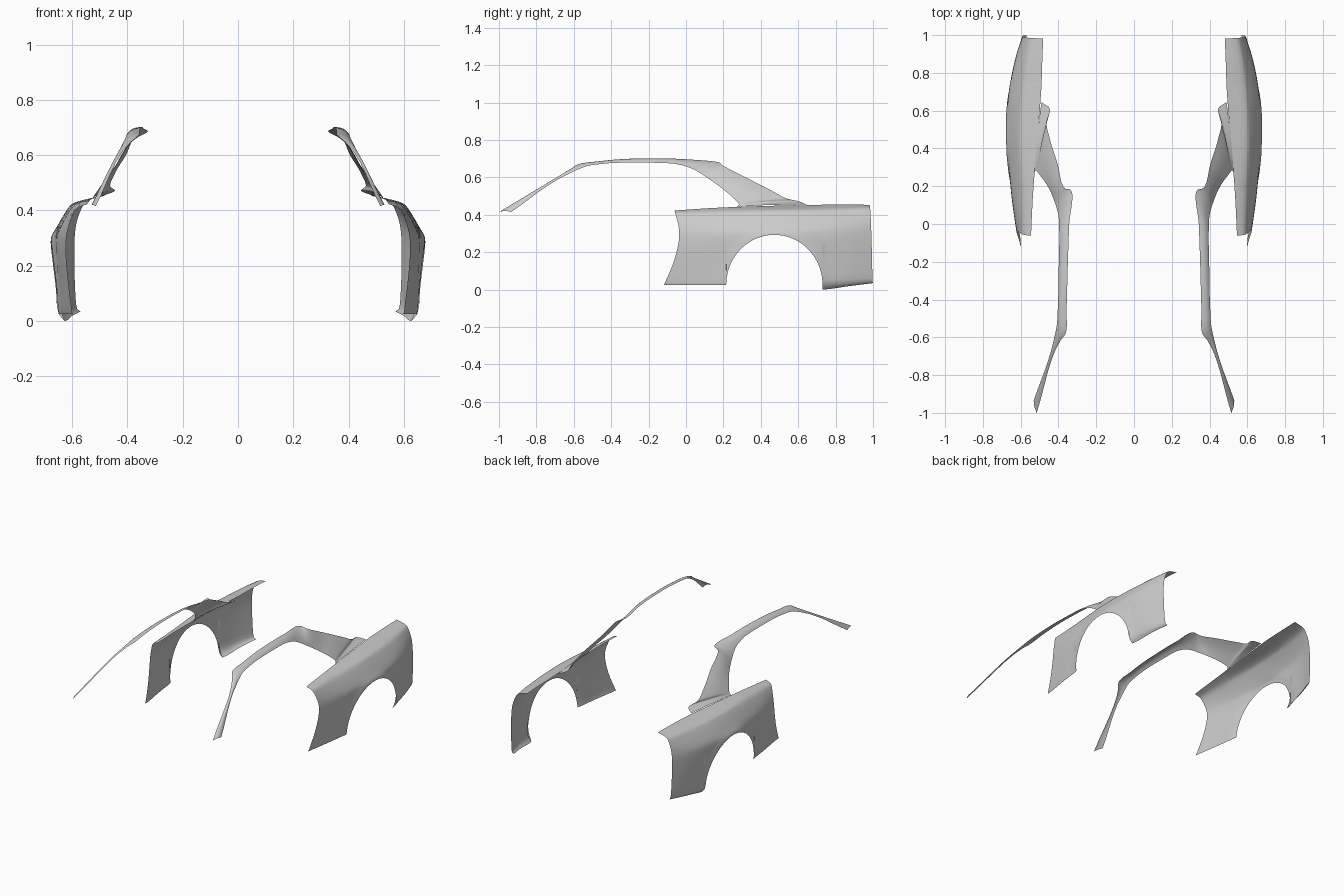
import bpy, math
from mathutils import Vector

if "Cube" in bpy.data.objects:
    bpy.data.objects.remove(bpy.data.objects["Cube"])


def spline(knots, values, k):
    """Smooth curve through tuples placed at uneven knots."""
    n = len(knots)
    k = min(max(k, knots[0]), knots[-1])
    i = max(j for j in range(n - 1) if knots[j] <= k)
    vals = [Vector(v) for v in values]

    def slope(j):
        return (vals[j + 1] - vals[j]) / (knots[j + 1] - knots[j])

    def tangent(j):
        if j == 0:
            return slope(0)
        if j == n - 1:
            return slope(n - 2)
        a, b = knots[j] - knots[j - 1], knots[j + 1] - knots[j]
        return (slope(j - 1) * b + slope(j) * a) / (a + b)

    h = knots[i + 1] - knots[i]
    s = (k - knots[i]) / h
    return (vals[i] * (2 * s**3 - 3 * s**2 + 1) + tangent(i) * h * (s**3 - 2 * s**2 + s)
            + vals[i + 1] * (3 * s**2 - 2 * s**3) + tangent(i + 1) * h * (s**3 - s**2))


def sheet(name, rows, mirror=True):
    """Smooth open surface through a grid of points, facing away from the centre."""
    w = len(rows[0])
    verts = [tuple(p) for r in rows for p in r]
    faces = [(i * w + j, i * w + j + 1, (i + 1) * w + j + 1, (i + 1) * w + j)
             for i in range(len(rows) - 1) for j in range(w - 1)]
    me = bpy.data.meshes.new(name)
    me.from_pydata(verts, [], faces)
    if sum(p.normal.x * p.center.x * p.area for p in me.polygons) < 0:
        me.flip_normals()
    ob = bpy.data.objects.new(name, me)
    bpy.context.collection.objects.link(ob)
    bpy.ops.object.select_all(action='DESELECT')
    ob.select_set(True)
    bpy.context.view_layer.objects.active = ob
    bpy.ops.object.shade_smooth_by_angle(angle=math.radians(35))
    if mirror:
        mod = ob.modifiers.new("mirror", 'MIRROR')
        mod.use_mirror_merge = False
    return ob


# Body cross-sections (x, z) from sill to top edge, at stations along y
STATIONS = [-0.1, 0.15, 0.45, 0.73, 0.88, 1.0]
SECTIONS = [
    [(.598, .025), (.602, .045), (.608, .12), (.613, .22), (.613, .28), (.608, .33), (.595, .385), (.58, .408), (.547, .42)],
    [(.635, .025), (.638, .045), (.642, .12), (.648, .22), (.648, .28), (.64, .325), (.605, .395), (.58, .42), (.535, .437)],
    [(.64, .02), (.65, .04), (.66, .12), (.666, .22), (.67, .285), (.662, .325), (.62, .40), (.59, .428), (.512, .448)],
    [(.62, .0), (.645, .035), (.65, .12), (.656, .22), (.657, .29), (.647, .335), (.605, .405), (.575, .432), (.49, .454)],
    [(.598, .02), (.618, .043), (.624, .12), (.627, .22), (.626, .30), (.615, .35), (.585, .408), (.56, .435), (.485, .455)],
    [(.568, .035), (.583, .05), (.588, .12), (.59, .22), (.588, .30), (.58, .36), (.562, .41), (.54, .437), (.48, .453)],
]
ARCH_Y, ARCH_Z, ARCH_A, ARCH_H = 0.4725, 0.025, 0.2575, 0.268


def section(y):
    return [spline(STATIONS, [s[i] for s in SECTIONS], y) for i in range(9)]


def body(y, t):
    """Point on the body skin; t runs 0..8 up the section, with a flare round the arch."""
    x, z = spline(list(range(9)), section(y), t)
    d = math.hypot((y - ARCH_Y) / ARCH_A, (z - ARCH_Z) / ARCH_H) - 1
    return Vector((x + 0.007 * math.exp(-(d / 0.12) ** 2), y, z))


def t_at(y, z):
    """Section parameter where the skin reaches height z."""
    sec = section(y)
    lo, hi = 0.0, 8.0
    for _ in range(18):
        mid = (lo + hi) / 2
        if spline(list(range(9)), sec, mid)[1] < z:
            lo = mid
        else:
            hi = mid
    return lo


# Rear quarter panel: door-edge part, wheel-arch part and tail part
N = 20
ts = [8 * i / N for i in range(N + 1)]
cols = []
for i in range(8):
    f, col = i / 8, []
    for t in ts:
        z = spline(list(range(9)), section(-0.05), t)[1]
        edge = spline([.02, .16, .32, .425], [(-.12, 0), (-.062, 0), (-.037, 0), (-.062, 0)], z)[0]
        y = edge + (ARCH_Y - ARCH_A - edge) * f
        p = body(y, t)
        col.append(p)
    cols.append(col)
M = 36
for i in range(M + 1):
    a = math.pi * i / M
    y = ARCH_Y - ARCH_A * math.cos(a)
    t0 = 0 if i in (0, M) else t_at(y, ARCH_Z + ARCH_H * math.sin(a))
    cols.append([body(y, t0 + (8 - t0) * k / N) for k in range(N + 1)])
for i in range(1, 11):
    f, y0 = i / 10, ARCH_Y + ARCH_A
    cols.append([body(y0 + (1.0 - 0.018 * t / 8 - y0) * f, t) for t in ts])
sheet("rear_quarter_panel", cols)

# Roof rail with front and rear pillars: (inner edge, outer edge) pairs, front to back
RAIL = [
    ((.515, -1.0, .415), (.531, -.935, .415)),
    ((.388, -.615, .647), (.424, -.61, .628)),
    ((.362, -.58, .669), (.411, -.55, .654)),
    ((.357, -.45, .688), (.404, -.46, .671)),
    ((.35, -.2, .702), (.398, -.2, .679)),
    ((.343, 0, .697), (.396, -.03, .667)),
    ((.335, .18, .679), (.408, .08, .621)),
    ((.367, .19, .668), (.425, .13, .587)),
    ((.405, .32, .60), (.46, .205, .532)),
    ((.448, .46, .528), (.497, .257, .487)),
    ((.462, .54, .487), (.515, .28, .462)),
    ((.446, .61, .470), (.521, .283, .453)),
    ((.490, .645, .453), (.527, .272, .442)),
]
flat = [a + b for a, b in RAIL]
knots = [0.0]
for (a, b), (c, d) in zip(RAIL, RAIL[1:]):
    knots.append(knots[-1] + (Vector(a) - Vector(c)).length + (Vector(b) - Vector(d)).length)
rows = []
for i in range(len(RAIL) - 1):
    for k in range(6 if i < len(RAIL) - 2 else 7):
        v = spline_pt = None
        kk = knots[i] + (knots[i + 1] - knots[i]) * k / 6
        # spline each edge separately
        a = spline(knots, [r[:3] for r in flat], kk)
        b = spline(knots, [r[3:] for r in flat], kk)
        rows.append([a.lerp(b, j / 8) + Vector((.6, 0, .8)) * 0.007 * math.sin(math.pi * j / 8)
                     for j in range(9)])
sheet("roof_rail_and_pillars", rows)

# Fuel door, on the left side only, just proud of the panel with rounded corners
door = []
for i in range(13):
    u = -math.cos(math.pi * i / 12)
    row = []
    h = (1 - abs(u) ** 6) ** (1 / 6) if abs(u) < 1 else 0
    for j in range(9):
        v = (-1 + j / 4) * max(h, 0.55)
        y, z = 0.697 + 0.068 * u, 0.335 + 0.05 * v + 0.008 * u
        p = body(y, t_at(y, z))
        row.append((-p.x - 0.0015, p.y, p.z + 0.001))
    door.append(row)
sheet("fuel_door", door, mirror=False)
